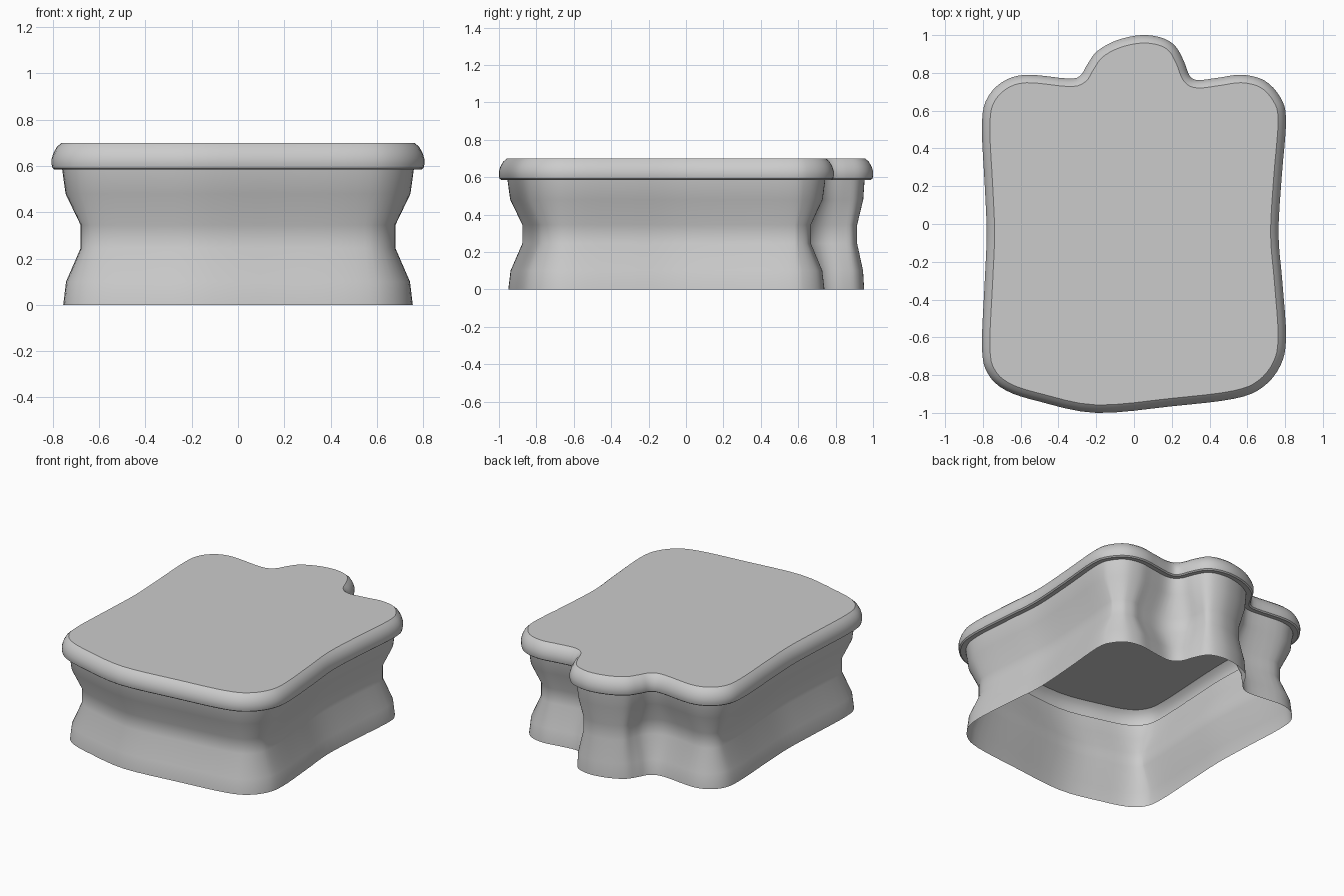
import bpy, bmesh, math
from mathutils import Vector

if "Cube" in bpy.data.objects:
    bpy.data.objects.remove(bpy.data.objects["Cube"])

# Plan outline of the rim, counter-clockwise from the front bulge
OUTLINE = [(-.2, -1), (.2, -.965), (.53, -.925), (.68, -.865), (.775, -.75), (.805, -.6),
           (.785, -.3), (.765, -.05), (.782, .25), (.805, .55), (.775, .67), (.69, .76),
           (.57, .79), (.45, .775), (.34, .762), (.295, .785), (.265, .86), (.22, .94),
           (.15, .985), (.04, 1), (-.09, .973), (-.195, .915), (-.25, .84), (-.285, .785),
           (-.35, .77), (-.57, .79), (-.7, .75), (-.785, .65), (-.805, .5), (-.79, .2),
           (-.78, -.05), (-.79, -.3), (-.805, -.65), (-.775, -.79), (-.68, -.88), (-.5, -.94)]
STEPS = 4


def smooth_loop(points):
    """Closed Catmull-Rom curve with inward normals."""
    p = [Vector(q) for q in points]
    n = len(p)
    loop = []
    for i in range(n):
        a, b, c, d = (p[(i + k) % n] for k in (-1, 0, 1, 2))
        for s in range(STEPS):
            t = s / STEPS
            loop.append(.5 * (2 * b + (c - a) * t + (2 * a - 5 * b + 4 * c - d) * t * t
                              + (3 * b - a - 3 * c + d) * t ** 3))
    m = len(loop)
    normals = []
    for i in range(m):
        tangent = (loop[(i + 2) % m] - loop[i - 2]).normalized()
        normals.append(Vector((-tangent.y, tangent.x)))
    return loop, normals


LOOP, NORMALS = smooth_loop(OUTLINE)


def sweep(name, profile, cap_top=False):
    """Rings of the outline, one per (inset, height) profile point."""
    bm = bmesh.new()
    rings = []
    for inset, z in profile:
        ring = []
        for p, n in zip(LOOP, NORMALS):
            # the back tab has a shallower waist
            blend = min(max((p.y - .78) / .15, 0), 1)
            depth = inset - blend * .5 * max(inset - .045, 0)
            q = p + n * depth
            ring.append(bm.verts.new((q.x, q.y, z)))
        rings.append(ring)
    m = len(LOOP)
    for low, high in zip(rings, rings[1:]):
        for i in range(m):
            j = (i + 1) % m
            bm.faces.new((low[i], low[j], high[j], high[i]))
    if cap_top:
        bm.faces.new(rings[-1])
    mesh = bpy.data.meshes.new(name)
    bm.to_mesh(mesh)
    bm.free()
    obj = bpy.data.objects.new(name, mesh)
    bpy.context.collection.objects.link(obj)
    bpy.ops.object.select_all(action='DESELECT')
    obj.select_set(True)
    bpy.context.view_layer.objects.active = obj
    bpy.ops.object.shade_smooth_by_angle(angle=math.radians(38))
    return obj


# Waisted wall, open underneath
sweep("waisted_wall", [(.05, 0), (.062, .1), (.125, .245), (.125, .345),
                       (.06, .48), (.045, .588)])

# Rounded rim with flat top
sweep("rimmed_top", [(.045, .588), (.012, .585), (.003, .592), (0, .607), (0, .632),
                     (.008, .657), (.022, .682), (.042, .7)], cap_top=True)
